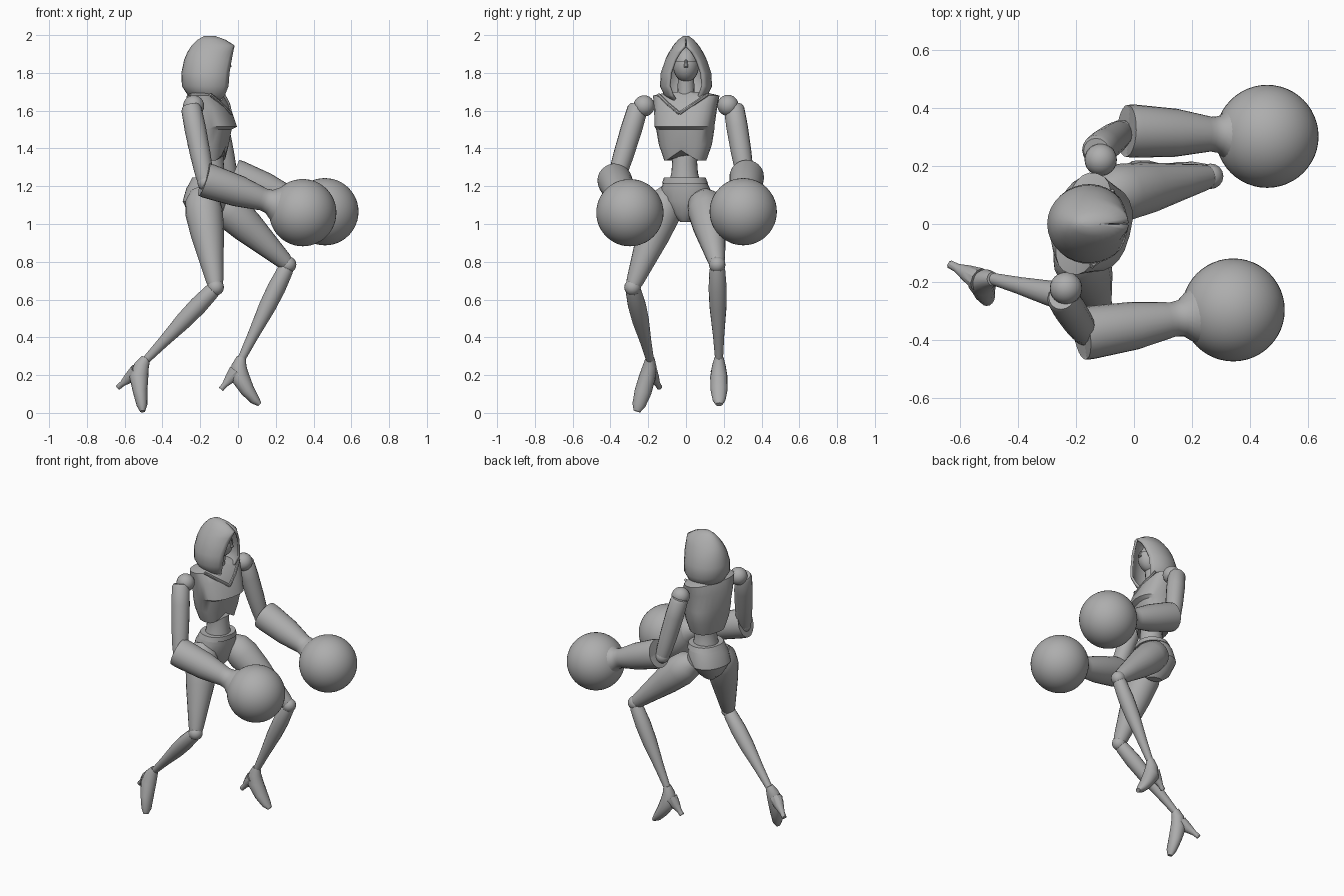
import bpy, bmesh, math
from mathutils import Vector, Matrix

cube = bpy.data.objects.get("Cube")
if cube:
    bpy.data.objects.remove(cube)

grey = bpy.data.materials.new("plain grey")
grey.use_nodes = True
GREY = (0.42, 0.42, 0.42, 1)
grey.diffuse_color = GREY
grey.node_tree.nodes["Principled BSDF"].inputs["Base Color"].default_value = GREY

YAW = math.radians(-15)
BODY = Matrix.Translation((-0.17, 0, 0)) @ Matrix.Rotation(YAW, 4, 'Z')


def finish(name, bm, angle=35):
    bmesh.ops.recalc_face_normals(bm, faces=bm.faces)
    mesh = bpy.data.meshes.new(name)
    bm.to_mesh(mesh)
    bm.free()
    mesh.materials.append(grey)
    ob = bpy.data.objects.new(name, mesh)
    bpy.context.collection.objects.link(ob)
    bpy.ops.object.select_all(action='DESELECT')
    ob.select_set(True)
    bpy.context.view_layer.objects.active = ob
    bpy.ops.object.shade_smooth_by_angle(angle=math.radians(angle))
    return ob


def skin(bm, rings, closed=True, caps=True):
    vs = [[bm.verts.new(p) for p in ring] for ring in rings]
    n = len(vs[0])
    for a, b in zip(vs, vs[1:]):
        for i in range(n if closed else n - 1):
            j = (i + 1) % n
            bm.faces.new((a[i], a[j], b[j], b[i]))
    if caps:
        bm.faces.new(vs[0])
        bm.faces.new(vs[-1])


def tube(name, path, sides=16, side_axis=(0, 1, 0), angle=35):
    """Round sections (point, side radius, depth radius) along a path."""
    pts = [Vector(p[0]) for p in path]
    rings = []
    for i, (_, ru, rv) in enumerate(path):
        t = (pts[min(i + 1, len(pts) - 1)] - pts[max(i - 1, 0)]).normalized()
        u = Vector(side_axis)
        u = (u - t * u.dot(t)).normalized()
        v = t.cross(u)
        rings.append([pts[i] + u * ru * math.cos(k * math.tau / sides)
                      + v * rv * math.sin(k * math.tau / sides) for k in range(sides)])
    bm = bmesh.new()
    skin(bm, rings)
    return finish(name, bm, angle)


def limb(name, a, b, profile, **kw):
    """Straight limb; profile lists (fraction along, radius)."""
    a, b = Vector(a), Vector(b)
    return tube(name, [(a.lerp(b, t), r, r) for t, r in profile], **kw)


def ball(name, centre, radii, seg=24):
    bm = bmesh.new()
    bmesh.ops.create_uvsphere(bm, u_segments=seg, v_segments=seg // 2, radius=1)
    r = radii if isinstance(radii, tuple) else (radii,) * 3
    bmesh.ops.transform(bm, matrix=Matrix.Translation(centre) @ Matrix.Diagonal((*r, 1)), verts=bm.verts)
    return finish(name, bm, 60)


def stack(name, levels, power=1.0, peak=0, sides=24, angle=28):
    """Body sections (height, half width, front, back); peak lifts the hem at the front centre."""
    rings = []
    for i, (z, w, front, back) in enumerate(levels):
        mid, half = (front + back) / 2, (front - back) / 2
        ring = []
        for k in range(sides):
            c, s = math.cos(k * math.tau / sides), math.sin(k * math.tau / sides)
            x = mid + half * math.copysign(abs(c) ** power, c)
            y = w * math.copysign(abs(s) ** power, s)
            lift = peak * max(0, 1 - abs(y) / (w * 0.8)) if i == 0 and c > 0 else 0
            ring.append(BODY @ Vector((x, y, z + lift)))
        rings.append(ring)
    bm = bmesh.new()
    skin(bm, rings)
    return finish(name, bm, angle)


# Torso
stack("ribcage", [(1.335, .11, .10, -.07), (1.42, .14, .115, -.09), (1.50, .153, .13, -.10),
                  (1.515, .156, .16, -.10), (1.62, .168, .12, -.105), (1.68, .18, .075, -.085),
                  (1.70, .09, .05, -.06)], power=.8, peak=.055)
stack("waist", [(1.2, .09, .11, -.06), (1.27, .07, .10, -.045), (1.33, .066, .095, -.04),
                (1.42, .08, .09, -.05)])
stack("pelvis", [(1.01, .025, .05, -.04), (1.05, .07, .085, -.09), (1.12, .135, .105, -.12),
                 (1.19, .128, .115, -.10), (1.245, .105, .115, -.065)], power=.9)
stack("belt", [(1.215, .122, .124, -.085), (1.245, .110, .122, -.07)], power=.9)
for side, s in (("left", 1), ("right", -1)):
    tube(side + "_collar_trim",
         [(BODY @ Vector(p), .009, .009) for p in
          ((.06, s * .135, 1.685), (.105, s * .07, 1.635), (.135, 0, 1.585))], sides=8)
tube("neck", [((-.16, 0, 1.62), .06, .06), ((-.15, 0, 1.70), .045, .045),
              ((-.14, 0, 1.80), .042, .042)])

# Head with a mask over the lower face
ball("head", (-.135, 0, 1.845), (.078, .066, .09))
mask = bmesh.new()
bmesh.ops.create_uvsphere(mask, u_segments=24, v_segments=16, radius=1)
bmesh.ops.transform(mask, matrix=Matrix.Translation((-.133, 0, 1.842))
                    @ Matrix.Diagonal((.085, .069, .092, 1)), verts=mask.verts)
for co, no in (((0, 0, 1.86), (0, 0, 1)), ((-.14, 0, 0), (-1, 0, 0))):
    bmesh.ops.bisect_plane(mask, geom=mask.verts[:] + mask.edges[:] + mask.faces[:],
                           plane_co=co, plane_no=no, clear_outer=True)
finish("face_mask", mask)
limb("nose", (-.055, 0, 1.87), (-.045, 0, 1.83), [(0, .006), (1, .012)], sides=8)

# Hood: level, half width, opening half width, back, front
hood = bmesh.new()
rings = []
for z, w, o, back, front in ((1.655, .085, .06, -.22, -.085), (1.68, .115, .075, -.265, -.07),
                             (1.73, .138, .092, -.297, -.05), (1.80, .134, .085, -.30, -.045),
                             (1.87, .110, .06, -.285, -.033), (1.91, .09, .034, -.268, -.025),
                             (1.945, .068, .004, -.245, -.018), (1.975, .042, .002, -.215, -.065),
                             (1.995, .015, .001, -.18, -.12)):
    start = math.asin(o / w)
    reach = math.cos(start)
    ring = []
    for k in range(25):
        a = start + (math.tau - 2 * start) * k / 24
        f = (math.cos(a) + 1) / (reach + 1)
        ring.append((back + (front - back) * f, w * math.sin(a), z))
    rings.append(ring)
skin(hood, rings, closed=False, caps=False)
bmesh.ops.remove_doubles(hood, verts=hood.verts, dist=.0025)
hood.faces.new([v for v in sorted(hood.verts, key=lambda v: math.atan2(v.co.y, v.co.x + .15))
                if v.co.z > 1.99])
hood_ob = finish("hood", hood, 50)
shell = hood_ob.modifiers.new("thickness", 'SOLIDIFY')
shell.thickness = .014
shell.offset = -1

# Arms with hollow cuffs and round fists
arms = {
    "left": ((-.115, .222, 1.628), (-.045, .315, 1.24), (-.025, .322, 1.255), (.46, .303, 1.065)),
    "right": ((-.235, -.222, 1.625), (-.17, -.375, 1.22), (-.18, -.38, 1.235), (.343, -.297, 1.06)),
}
for side, (shoulder, elbow, cuff, fist) in arms.items():
    s = 1 if side == "left" else -1
    ball(side + "_shoulder", shoulder, .056)
    top = Vector(shoulder) + Vector((-.015, s * .03, .0))
    limb(side + "_upper_arm", top, elbow,
         [(0, .045), (.04, .054), (.3, .057), (.65, .054), (.9, .048), (1, .042)])
    ball(side + "_elbow", elbow, .045, 16)
    ball(side + "_fist", fist, .178, 48)
    limb(side + "_forearm", cuff, fist,
         [(.12, .05), (.02, .078), (0, .09), (.05, .092), (.35, .083), (.56, .064),
          (.60, .06), (.66, .064), (.71, .085), (.75, .10)], sides=24)

# Legs: hip, knee, ankle
legs = {
    "left": ((-.09, .10, 1.115), (.265, .165, .785), (.018, .175, .285)),
    "right": ((-.19, -.10, 1.13), (-.118, -.283, .665), (-.487, -.19, .28)),
}
for side, (hip, knee, ankle) in legs.items():
    limb(side + "_thigh", hip, knee,
         [(-.1, .055), (0, .09), (.15, .1), (.4, .088), (.7, .064), (.93, .046), (1, .036)], sides=20)
    ball(side + "_knee", knee, .044, 16)
    limb(side + "_shin", knee, ankle,
         [(0, .034), (.06, .042), (.25, .048), (.45, .045), (.75, .03), (.97, .022), (1, .021)])

# High heeled feet
feet = {
    "left": ([((.018, .175, .295), .024, .024), ((.005, .174, .25), .036, .04),
              ((.01, .174, .19), .046, .05), ((.05, .175, .12), .045, .038),
              ((.09, .175, .068), .034, .026), ((.115, .175, .045), .018, .012)],
             ((-.01, .172, .22), (-.09, .17, .125))),
    "right": ([((-.487, -.19, .29), .024, .024), ((-.51, -.192, .25), .036, .04),
               ((-.525, -.205, .19), .044, .05), ((-.518, -.228, .11), .045, .038),
               ((-.508, -.25, .04), .035, .028), ((-.505, -.26, .008), .018, .014)],
              ((-.535, -.192, .22), (-.635, -.14, .135))),
}
for side, (sole, heel) in feet.items():
    tube(side + "_foot", sole)
    limb(side + "_heel", *heel, [(0, .042), (.4, .03), (.75, .016), (1, .015)], sides=10)
